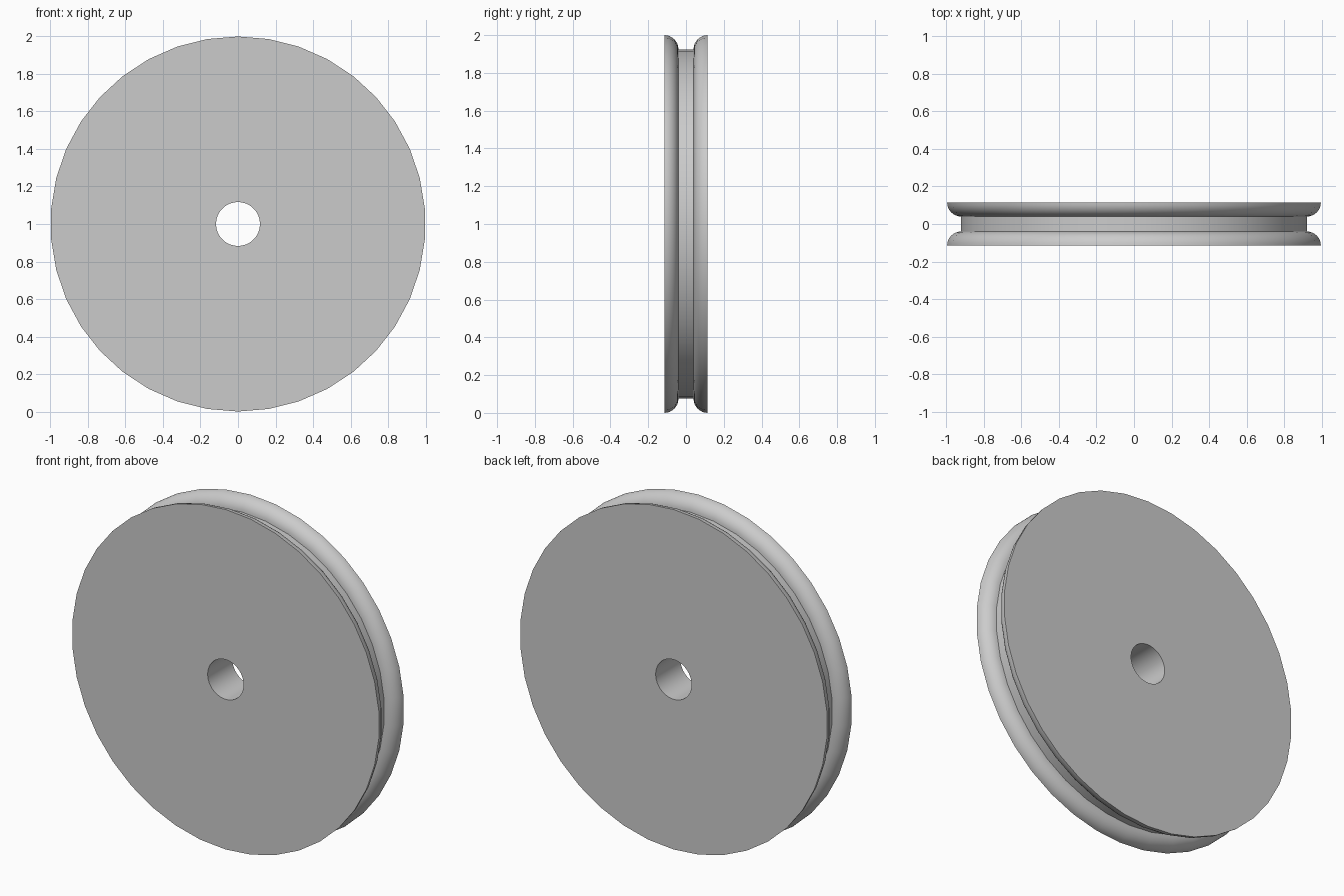
import bpy, bmesh, math
from mathutils import Vector

cube = bpy.data.objects.get("Cube")
if cube:
    bpy.data.objects.remove(cube, do_unlink=True)

SIDES = 38
RADIUS, BORE = 1.0, 0.117
HALF, ROUND = 0.115, 0.075
STEPS = 8

grey = bpy.data.materials.new("plain grey")
grey.use_nodes = True
colour = (0.6, 0.6, 0.6, 1)
grey.diffuse_color = colour
grey.node_tree.nodes["Principled BSDF"].inputs["Base Color"].default_value = colour

# Half section as (radius, y): bore, flat face, rounded flange, groove floor
front = [(BORE, -HALF)]
for i in range(STEPS + 1):
    a = math.pi / 2 * i / STEPS
    front.append((RADIUS - ROUND + ROUND * math.cos(a), -HALF + ROUND * math.sin(a)))
profile = front + [(r, -y) for r, y in reversed(front)]

# Revolve the closed section around the axle
bm = bmesh.new()
verts = [bm.verts.new((0, y, r)) for r, y in profile]
edges = [bm.edges.new((v, verts[(i + 1) % len(verts)])) for i, v in enumerate(verts)]
bmesh.ops.spin(bm, geom=verts + edges, cent=(0, 0, 0), axis=(0, 1, 0),
               angle=math.tau, steps=SIDES)
bmesh.ops.remove_doubles(bm, verts=bm.verts, dist=0.0005)
bmesh.ops.recalc_face_normals(bm, faces=bm.faces)
bmesh.ops.translate(bm, verts=bm.verts, vec=Vector((0, 0, RADIUS)))

mesh = bpy.data.meshes.new("grooved_wheel")
bm.to_mesh(mesh)
bm.free()
mesh.materials.append(grey)
wheel = bpy.data.objects.new("grooved_wheel", mesh)
bpy.context.collection.objects.link(wheel)

# Smooth rims with crisp edges
bpy.ops.object.select_all(action='DESELECT')
wheel.select_set(True)
bpy.context.view_layer.objects.active = wheel
bpy.ops.object.shade_smooth_by_angle(angle=math.radians(35))
